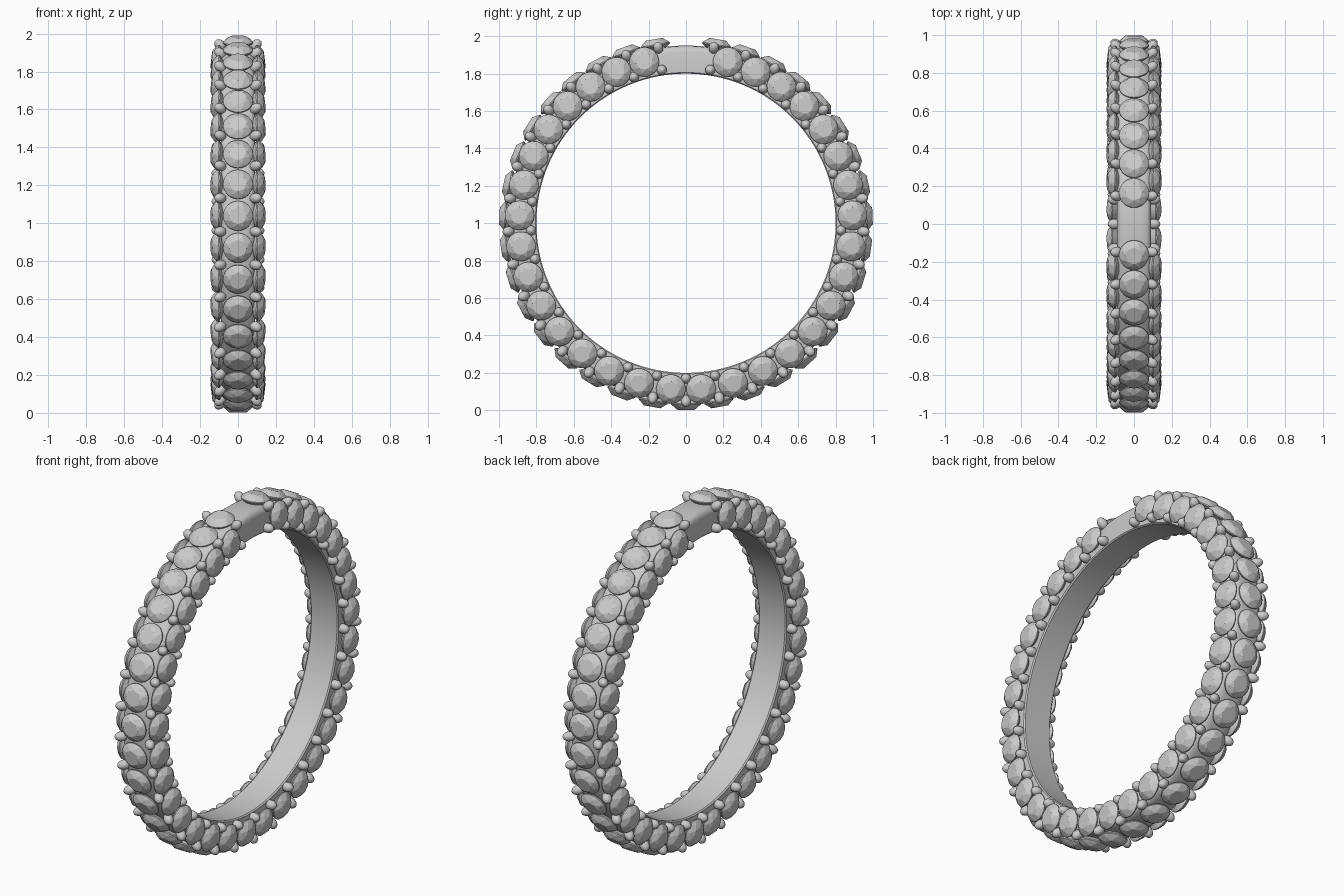
import bpy, bmesh
from math import sin, cos, pi, radians
from mathutils import Matrix, Vector

if "Cube" in bpy.data.objects:
    bpy.data.objects.remove(bpy.data.objects["Cube"])

CZ = 1.0  # height of the ring centre


def finish(bm, name, smooth=None):
    bmesh.ops.recalc_face_normals(bm, faces=bm.faces[:])
    me = bpy.data.meshes.new(name)
    bm.to_mesh(me)
    bm.free()
    ob = bpy.data.objects.new(name, me)
    bpy.context.collection.objects.link(ob)
    if smooth:
        bpy.ops.object.select_all(action='DESELECT')
        ob.select_set(True)
        bpy.context.view_layer.objects.active = ob
        bpy.ops.object.shade_smooth_by_angle(angle=radians(smooth))
    return ob


def frame(deg, x, r, tilt):
    """Local z points from radial (tilt 0) to sideways +x (tilt 90)."""
    a, t = radians(deg), radians(tilt)
    rad = Vector((0, sin(a), cos(a)))
    tan = Vector((0, cos(a), -sin(a)))
    n = rad * cos(t) + Vector((1, 0, 0)) * sin(t)
    m = Matrix((tan, n.cross(tan), n)).transposed().to_4x4()
    m.translation = rad * r + Vector((x, 0, CZ))
    return m


def spread(first, last, n, k):
    """Angles from the top, packed slightly closer near the gap."""
    ts = [i / (n - 1) for i in range(n)]
    return [first + (last - first) * t - k * t * (1 - t) for t in ts]


def add_gem(bm, m):
    # brilliant cut: table, crown, girdle and point
    rings = [(8, .045, .036, 0), (8, .064, .024, .5), (24, .079, .007, 0), (24, .079, .001, 0)]
    vs = [bm.verts.new(m @ Vector((r * cos(2 * pi * (i + o) / n), r * sin(2 * pi * (i + o) / n), h)))
          for n, r, h, o in rings for i in range(n)]
    vs.append(bm.verts.new(m @ Vector((0, 0, -.06))))
    bmesh.ops.convex_hull(bm, input=vs)


def add_prong(bm, m):
    bmesh.ops.create_uvsphere(bm, u_segments=14, v_segments=10, radius=.027,
                              matrix=m @ Matrix.Diagonal((1, 1, 1.35, 1)))


# band: rounded profile revolved around the x axis
half = [(.083, .800), (.09, .806), (.09, .915), (.084, .935), (.07, .946), (.04, .95)]
profile = half + [(-x, r) for x, r in reversed(half)]
bm = bmesh.new()
N = 128
loops = [[bm.verts.new((x, r * sin(2 * pi * i / N), CZ + r * cos(2 * pi * i / N)))
          for x, r in profile] for i in range(N)]
for i in range(N):
    a, b = loops[i], loops[(i + 1) % N]
    for j in range(len(profile)):
        k = (j + 1) % len(profile)
        bm.faces.new((a[j], a[k], b[k], b[j]))
finish(bm, "band", 40)

# outer row of gems, with a bare gap at the top
bm = bmesh.new()
angles = spread(9.8, 180, 18, 8.8)
for a in angles + [-a for a in angles[:-1]]:
    add_gem(bm, frame(a, 0, .962, 0))
finish(bm, "outer_gems")

# side rows of gems and the prongs between them
angles = spread(14.5, 174.8, 16, 8)
gaps = [9] + [(p + q) / 2 for p, q in zip(angles, angles[1:])] + [180]
for side, label in ((1, "right"), (-1, "left")):
    bm = bmesh.new()
    for a in angles + [-a for a in angles]:
        add_gem(bm, frame(a, .104 * side, .89, 83 * side))
    finish(bm, label + "_side_gems")
    bm = bmesh.new()
    for a in gaps + [-a for a in gaps[:-1]]:
        add_prong(bm, frame(a, .103 * side, .83, 90 * side))
        add_prong(bm, frame(a, .093 * side, .95, 45 * side))
    finish(bm, label + "_prongs", 60)
